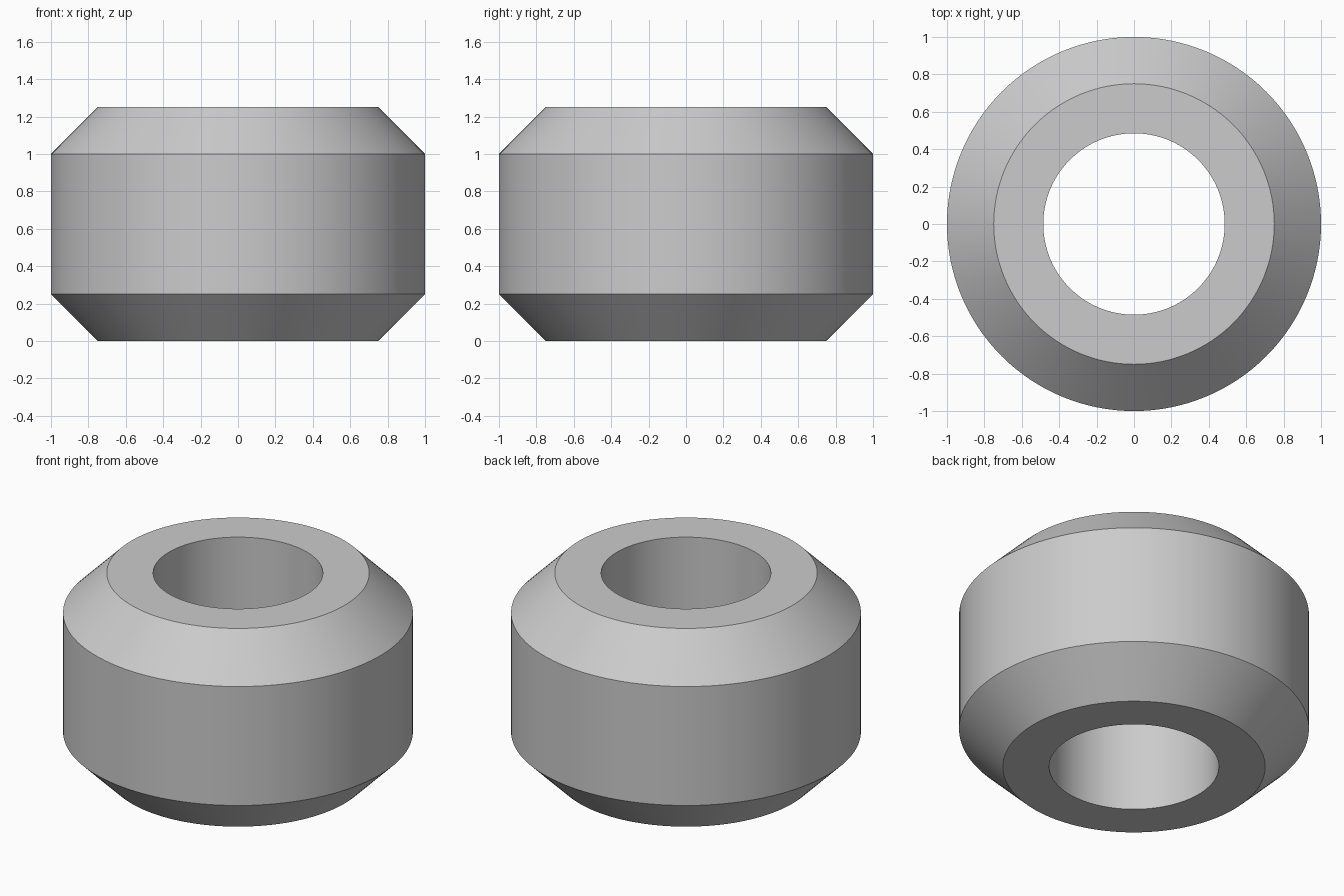
import bpy
import bmesh
import math

SEGMENTS = 128

# Remove the default cube
cube = bpy.data.objects.get("Cube")
if cube:
    bpy.data.objects.remove(cube, do_unlink=True)

# Plain grey material
grey = bpy.data.materials.new("grey")
grey.use_nodes = True
colour = (0.6, 0.6, 0.6, 1)
grey.diffuse_color = colour
grey.node_tree.nodes["Principled BSDF"].inputs["Base Color"].default_value = colour

# Closed cross-section (radius, height): chamfered outer wall and straight bore
profile = [(0.485, 0), (0.75, 0), (1, 0.25), (1, 1), (0.75, 1.25), (0.485, 1.25)]

# Turn the cross-section around the z axis
bm = bmesh.new()
verts = [bm.verts.new((r, 0, z)) for r, z in profile]
edges = [bm.edges.new((a, b)) for a, b in zip(verts, verts[1:] + verts[:1])]
bmesh.ops.spin(bm, geom=verts + edges, cent=(0, 0, 0), axis=(0, 0, 1),
               angle=math.tau, steps=SEGMENTS, use_merge=False)
bmesh.ops.remove_doubles(bm, verts=bm.verts[:], dist=0.0001)
bmesh.ops.recalc_face_normals(bm, faces=bm.faces[:])

mesh = bpy.data.meshes.new("chamfered_ring")
bm.to_mesh(mesh)
bm.free()
mesh.materials.append(grey)
ring = bpy.data.objects.new("chamfered_ring", mesh)
bpy.context.collection.objects.link(ring)

# Smooth round walls with sharp rims
bpy.ops.object.select_all(action="DESELECT")
ring.select_set(True)
bpy.context.view_layer.objects.active = ring
bpy.ops.object.shade_smooth_by_angle(angle=math.radians(30))
